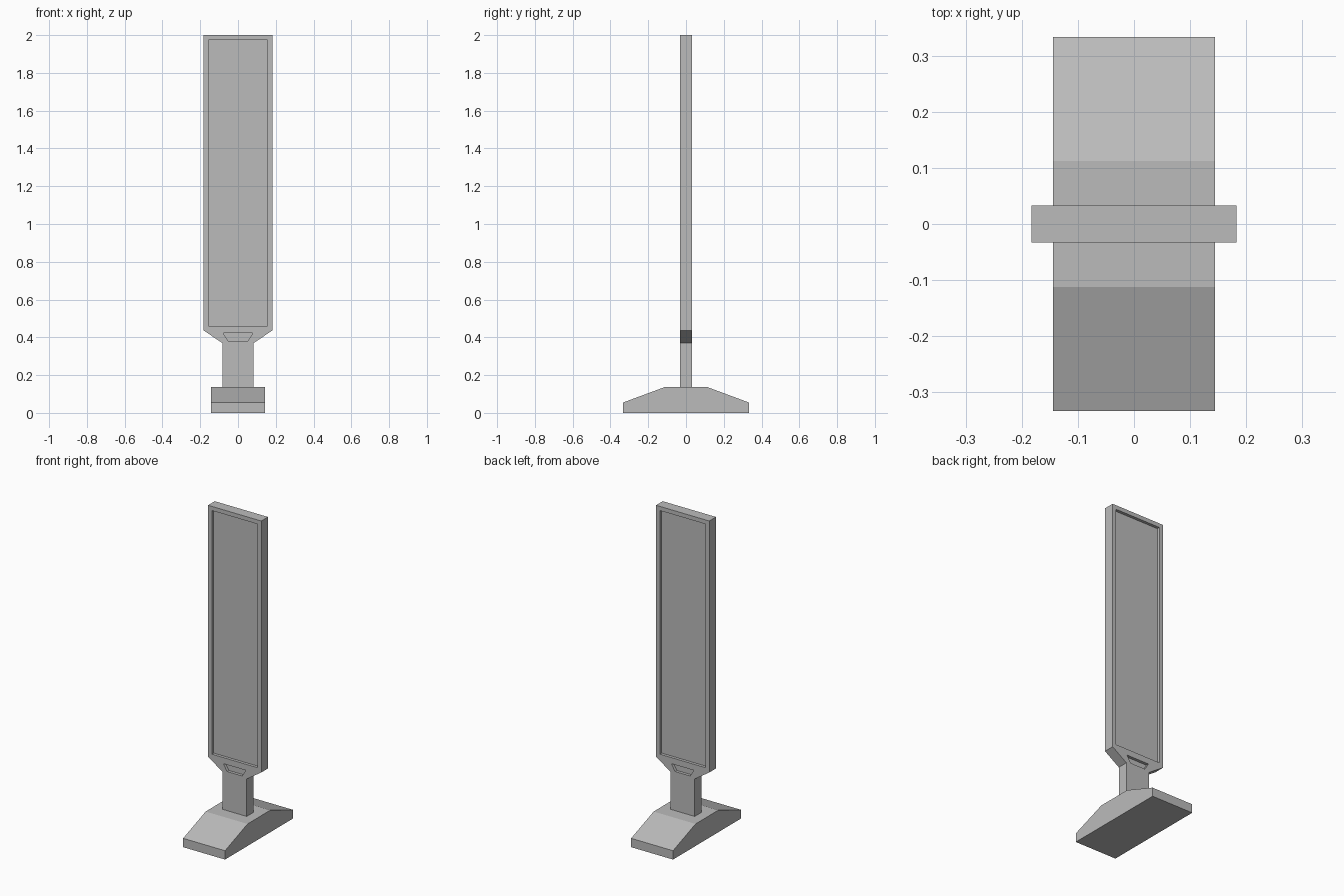
import bpy
import bmesh
from mathutils import Vector

cube = bpy.data.objects.get("Cube")
if cube:
    bpy.data.objects.remove(cube, do_unlink=True)

GREY = (0.5, 0.5, 0.5, 1)
grey = bpy.data.materials.new("plain grey")
grey.use_nodes = True
grey.diffuse_color = GREY
grey.node_tree.nodes["Principled BSDF"].inputs["Base Color"].default_value = GREY


def mirrored(half):
    """Close a right-hand half outline by mirroring it."""
    return half + [(-u, v) for u, v in reversed(half)]


def prism(name, outline, axis, low, high):
    """Extrude an outline along x or y between two positions."""
    place = (lambda u, v: (low, u, v)) if axis == "x" else (lambda u, v: (u, low, v))
    step = Vector((high - low, 0, 0)) if axis == "x" else Vector((0, high - low, 0))
    bm = bmesh.new()
    face = bm.faces.new([bm.verts.new(place(u, v)) for u, v in outline])
    ext = bmesh.ops.extrude_face_region(bm, geom=[face])["geom"]
    bmesh.ops.translate(bm, vec=step, verts=[e for e in ext if isinstance(e, bmesh.types.BMVert)])
    bmesh.ops.recalc_face_normals(bm, faces=bm.faces)
    mesh = bpy.data.meshes.new(name)
    bm.to_mesh(mesh)
    bm.free()
    mesh.materials.append(grey)
    obj = bpy.data.objects.new(name, mesh)
    bpy.context.collection.objects.link(obj)
    return obj


HALF_DEPTH = 0.033
RECESS = 0.018

# Wedge-sided foot
prism("base", mirrored([(0.333, 0), (0.333, 0.055), (0.112, 0.137)]), "x", -0.144, 0.144)

# Post flaring into the tall display frame
frame = prism("display_frame",
              mirrored([(0.083, 0.137), (0.083, 0.37), (0.183, 0.437), (0.183, 2)]),
              "y", -HALF_DEPTH, HALF_DEPTH)

# Screen and handle recesses on both faces
recesses = {
    "screen": mirrored([(0.157, 0.46), (0.157, 1.974)]),
    "handle": mirrored([(0.052, 0.38), (0.078, 0.422)]),
}
cutters = []
for part, outline in recesses.items():
    for side, sign in (("front", -1), ("back", 1)):
        cutter = prism(f"{side}_{part}_cutter", outline, "y",
                       sign * (HALF_DEPTH - RECESS), sign * (HALF_DEPTH + 0.05))
        cutter.hide_render = True
        cut = frame.modifiers.new(f"{side} {part} recess", "BOOLEAN")
        cut.operation = "DIFFERENCE"
        cut.solver = "EXACT"
        cut.object = cutter
        cutters.append(cutter)

# Bake the cuts and drop the cutters
bpy.context.view_layer.update()
baked = bpy.data.meshes.new_from_object(frame.evaluated_get(bpy.context.evaluated_depsgraph_get()))
frame.modifiers.clear()
frame.data = baked
for cutter in cutters:
    bpy.data.objects.remove(cutter, do_unlink=True)
